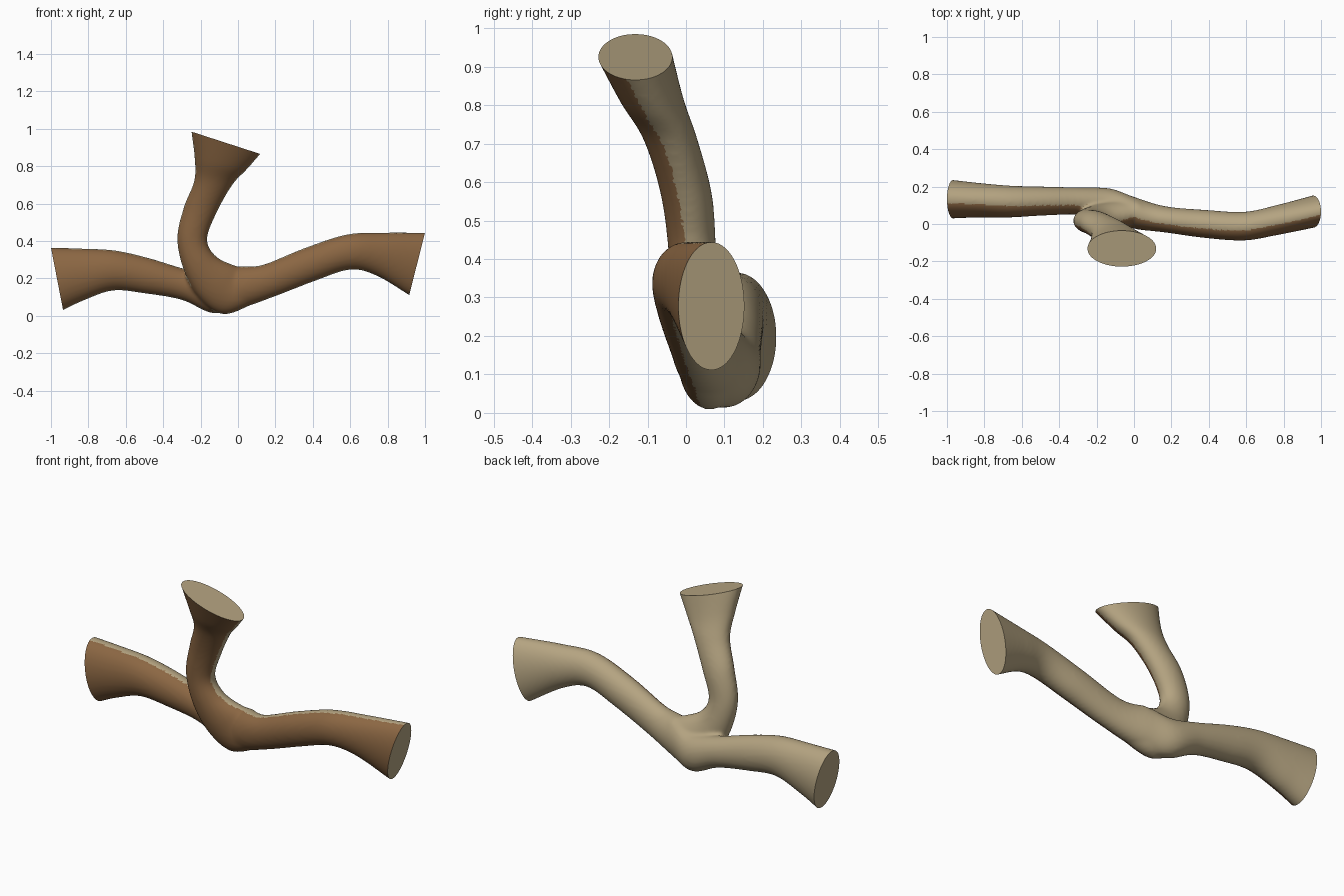
import bpy, bmesh
from math import sin, cos, tau
from mathutils import Vector

cube = bpy.data.objects.get("Cube")
if cube:
    bpy.data.objects.remove(cube, do_unlink=True)


def material(name, colour):
    mat = bpy.data.materials.new(name)
    mat.use_nodes = True
    mat.diffuse_color = (*colour, 1)
    mat.node_tree.nodes["Principled BSDF"].inputs["Base Color"].default_value = (*colour, 1)
    return mat


# Each section is one rim point (x, z), the opposite rim point (x, z), and its y range
LIMB = [
    (-1, .365, -.935, .03, .03, .235),
    (-.84, .36, -.83, .08, .035, .22),
    (-.66, .35, -.67, .135, .035, .205),
    (-.48, .31, -.5, .12, .045, .2),
    (-.28, .25, -.3, .085, .05, .195),
    (-.12, .22, -.14, .015, .02, .19),
    (0, .262, 0, .035, -.025, .145),
    (.13, .272, .2, .105, -.045, .095),
    (.35, .36, .42, .19, -.075, .075),
    (.58, .435, .6, .247, -.088, .065),
    (.78, .445, .74, .215, -.06, .1),
    (1, .445, .915, .11, -.02, .152),
]
FORK = [
    (-.25, .985, .12, .865, -.228, -.035),
    (-.232, .84, .045, .78, -.17, -.005),
    (-.235, .72, -.03, .7, -.11, .03),
    (-.29, .58, -.115, .55, -.065, .068),
    (-.325, .41, -.165, .41, -.045, .08),
    (-.285, .23, -.12, .32, -.04, .1),
    (-.2, .085, -.02, .27, -.03, .13),
    (-.07, .008, .03, .262, -.02, .145),
    (.1, .075, .09, .255, -.03, .1),
]


def extend(end, inner):
    """Continue a branch a little past its last section."""
    return tuple(a + (a - b) * .3 for a, b in zip(end, inner))


def smooth_path(secs, steps=6):
    """Catmull-Rom interpolation through whole sections."""
    out = []
    last = len(secs) - 1
    for i in range(last):
        quad = zip(secs[max(i - 1, 0)], secs[i], secs[i + 1], secs[min(i + 2, last)])
        quad = list(quad)
        for k in range(steps):
            t = k / steps
            out.append([b + .5 * t * (c - a + t * (2 * a - 5 * b + 4 * c - d
                        + t * (3 * (b - c) + d - a))) for a, b, c, d in quad])
    return out + [secs[-1]]


def loft(bm, secs, sides=40):
    """Skin elliptical rings through the sections and close both ends."""
    rings = []
    for xa, za, xb, zb, y0, y1 in smooth_path(secs):
        centre = Vector((xa + xb, y0 + y1, za + zb)) / 2
        u = Vector((xa - xb, 0, za - zb)) / 2
        v = Vector((0, y1 - y0, 0)) / 2
        rings.append([bm.verts.new(centre + u * cos(tau * i / sides) + v * sin(tau * i / sides))
                      for i in range(sides)])
    for r, s in zip(rings, rings[1:]):
        for i in range(sides):
            j = (i + 1) % sides
            bm.faces.new((r[i], r[j], s[j], s[i]))
    bm.faces.new(rings[0])
    bm.faces.new(rings[-1])


def saw_off(bm, end, inner):
    """Cut a branch flat at its end section and cap it with a sharp rim."""
    xa, za, xb, zb = end[:4]
    point = Vector((xa + xb, 0, za + zb)) / 2
    normal = Vector((zb - za, 0, xa - xb)).normalized()
    outward = point - Vector((inner[0] + inner[2], 0, inner[1] + inner[3])) / 2
    if normal.dot(outward) < 0:
        normal.negate()
    bmesh.ops.bisect_plane(bm, geom=bm.verts[:] + bm.edges[:] + bm.faces[:],
                           plane_co=point, plane_no=normal, clear_outer=True)
    rim = [e for e in bm.edges if e.is_boundary]
    caps = bmesh.ops.holes_fill(bm, edges=rim, sides=0)["faces"]
    for face in caps:
        face.smooth = False
        for edge in face.edges:
            edge.smooth = False


# Limb and fork as overlapping closed tubes
bm = bmesh.new()
loft(bm, [extend(LIMB[0], LIMB[1])] + LIMB + [extend(LIMB[-1], LIMB[-2])])
loft(bm, [extend(FORK[0], FORK[1])] + FORK)
bmesh.ops.recalc_face_normals(bm, faces=bm.faces)
mesh = bpy.data.meshes.new("forked_branch")
bm.to_mesh(mesh)
bm.free()
branch = bpy.data.objects.new("forked_branch", mesh)
bpy.context.collection.objects.link(branch)

# Fuse the tubes into one skin and soften the joint
remesh = branch.modifiers.new("fuse", 'REMESH')
remesh.mode = 'VOXEL'
remesh.voxel_size = .01
soften = branch.modifiers.new("soften", 'SMOOTH')
soften.factor = .5
soften.iterations = 6
depsgraph = bpy.context.evaluated_depsgraph_get()
fused = bpy.data.meshes.new_from_object(branch.evaluated_get(depsgraph))
branch.modifiers.clear()
branch.data = fused
bpy.data.meshes.remove(mesh)
fused.name = "forked_branch"
fused.materials.clear()
fused.materials.append(material("pale_wood", (.46, .37, .22)))
fused.materials.append(material("brown_bark", (.26, .135, .056)))

# Sawn ends, then bark on the front-facing side
bm = bmesh.new()
bm.from_mesh(fused)
for face in bm.faces:
    face.smooth = True
for end, inner in ((LIMB[0], LIMB[1]), (LIMB[-1], LIMB[-2]), (FORK[0], FORK[1])):
    saw_off(bm, end, inner)
bm.normal_update()
for face in bm.faces:
    face.material_index = 1 if face.normal.y < -.35 else 0
bm.to_mesh(fused)
bm.free()
